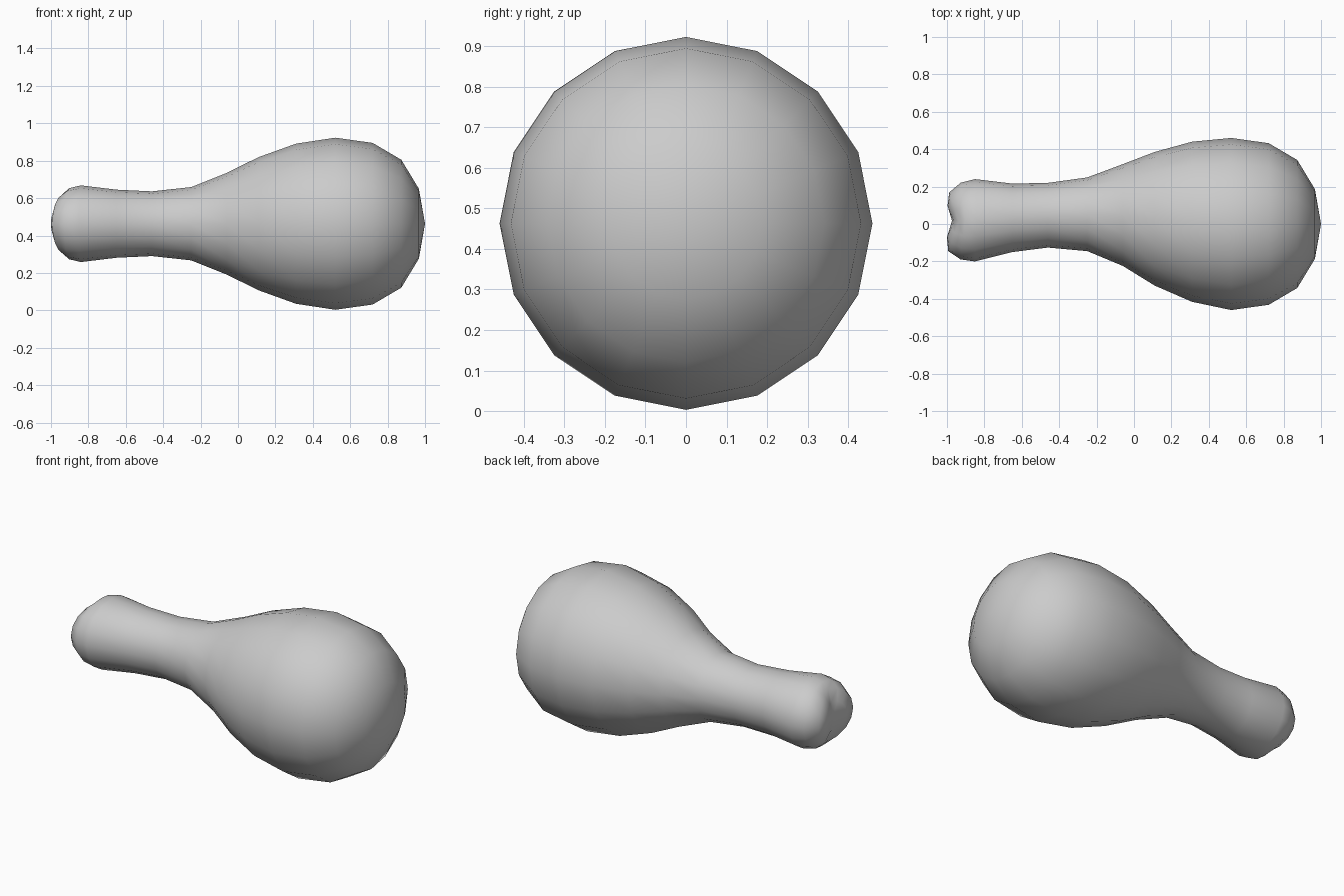
import bpy, bmesh, math

if "Cube" in bpy.data.objects:
    bpy.data.objects.remove(bpy.data.objects["Cube"])

SIDES = 16
CZ = 0.463

# Rings along x: x, centre y, half width in y, half height in z, lobe push towards -x
rings = [
    (-0.962, 0.012, 0.085, 0.085, 0.035),
    (-0.938, 0.012, 0.157, 0.152, 0.050),
    (-0.903, 0.016, 0.205, 0.190, 0.023),
    (-0.840, 0.020, 0.220, 0.205, 0.010),
    (-0.650, 0.033, 0.183, 0.182, 0),
    (-0.460, 0.047, 0.173, 0.173, 0),
    (-0.250, 0.052, 0.197, 0.196, 0),
    (-0.060, 0.048, 0.272, 0.272, 0),
    (0.110, 0.028, 0.357, 0.356, 0),
    (0.310, 0.012, 0.428, 0.428, 0),
    (0.520, 0.000, 0.460, 0.460, 0),
    (0.720, 0.000, 0.432, 0.432, 0),
    (0.873, 0.000, 0.342, 0.342, 0),
    (0.967, 0.000, 0.187, 0.187, 0),
]

bm = bmesh.new()


def make_ring(x, cy, ry, rz, lobe):
    verts = []
    for i in range(SIDES):
        a = 2 * math.pi * i / SIDES
        c, s = math.cos(a), math.sin(a)
        # Two knuckles either side of a vertical groove; the -y one is longer
        push = lobe * abs(c) * (1.0 if c > 0 else 1.1)
        verts.append(bm.verts.new((x - push, cy + ry * c, CZ + rz * s)))
    return verts


loops = [make_ring(*r) for r in rings]

# Skin between neighbouring rings
for a, b in zip(loops, loops[1:]):
    for i in range(SIDES):
        j = (i + 1) % SIDES
        bm.faces.new((a[i], a[j], b[j], b[i]))

# Close both ends with a fan
for loop, tip in ((loops[0], (-0.973, 0.018, CZ)), (loops[-1], (1.0, 0, CZ))):
    pole = bm.verts.new(tip)
    for i in range(SIDES):
        bm.faces.new((loop[i], loop[(i + 1) % SIDES], pole))

bmesh.ops.recalc_face_normals(bm, faces=bm.faces)
for f in bm.faces:
    f.smooth = True
mesh = bpy.data.meshes.new("drumstick")
bm.to_mesh(mesh)
bm.free()
bpy.context.collection.objects.link(bpy.data.objects.new("drumstick", mesh))
